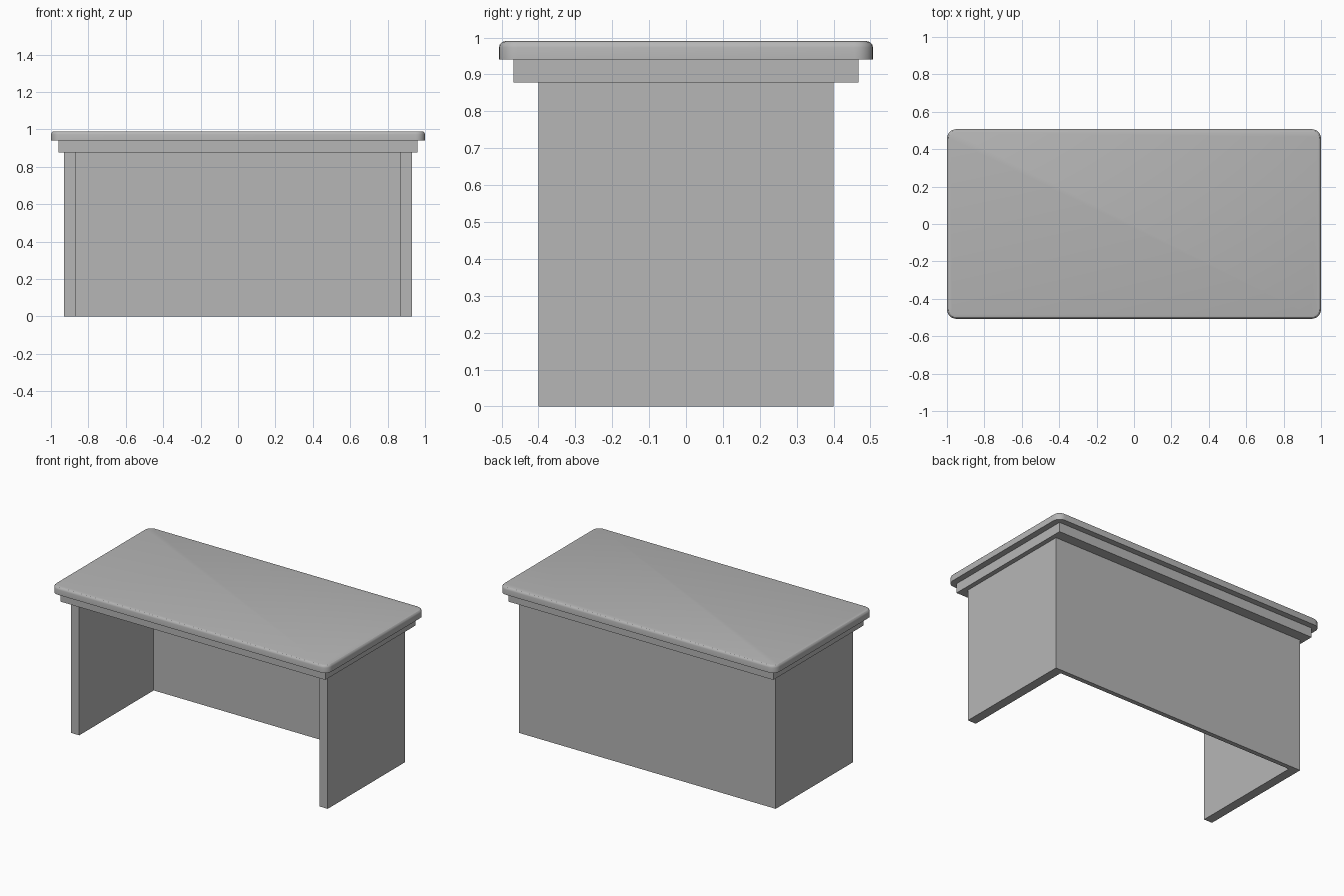
import bpy, bmesh

if "Cube" in bpy.data.objects:
    bpy.data.objects.remove(bpy.data.objects["Cube"])

# Darker grey shared by every part
grey = bpy.data.materials.new("dark_grey")
grey.diffuse_color = (0.467, 0.467, 0.467, 1.0)
grey.use_nodes = True
grey.node_tree.nodes["Principled BSDF"].inputs["Base Color"].default_value = grey.diffuse_color


def extrude_outline(outline, z0, z1):
    """Solid made by raising a flat outline from z0 to z1."""
    bm = bmesh.new()
    face = bm.faces.new([bm.verts.new((x, y, z0)) for x, y in outline])
    ret = bmesh.ops.extrude_face_region(bm, geom=[face], use_keep_orig=True)
    top = [g for g in ret["geom"] if isinstance(g, bmesh.types.BMVert)]
    bmesh.ops.translate(bm, verts=top, vec=(0, 0, z1 - z0))
    bmesh.ops.recalc_face_normals(bm, faces=bm.faces)
    return bm


def finish(name, bm):
    mesh = bpy.data.meshes.new(name)
    bm.to_mesh(mesh)
    bm.free()
    mesh.materials.append(grey)
    obj = bpy.data.objects.new(name, mesh)
    bpy.context.collection.objects.link(obj)
    return obj


def rect(hx, hy):
    return [(-hx, -hy), (hx, -hy), (hx, hy), (-hx, hy)]


# U-shaped base: two side panels joined by a back panel, open at the front
X, Y, XI, YI = 0.93, 0.40, 0.87, 0.37
u_shape = [(-X, -Y), (-XI, -Y), (-XI, YI), (XI, YI),
           (XI, -Y), (X, -Y), (X, Y), (-X, Y)]
finish("base_panels", extrude_outline(u_shape, 0.0, 0.878))

# Stepped apron under the top
finish("apron", extrude_outline(rect(0.96, 0.468), 0.878, 0.94))

# Table top: rounded corners, then a softened upper rim
bm = extrude_outline(rect(1.0, 0.507), 0.94, 0.99)
corners = [e for e in bm.edges if abs(e.verts[0].co.z - e.verts[1].co.z) > 0.01]
bmesh.ops.bevel(bm, geom=corners, offset=0.05, segments=6, profile=0.5,
                affect='EDGES')
rim = [e for e in bm.edges if all(v.co.z > 0.98 for v in e.verts)]
bmesh.ops.bevel(bm, geom=rim, offset=0.017, segments=3, profile=0.5,
                affect='EDGES')
top = finish("table_top", bm)
bpy.context.view_layer.objects.active = top
top.select_set(True)
bpy.ops.object.shade_smooth_by_angle()
